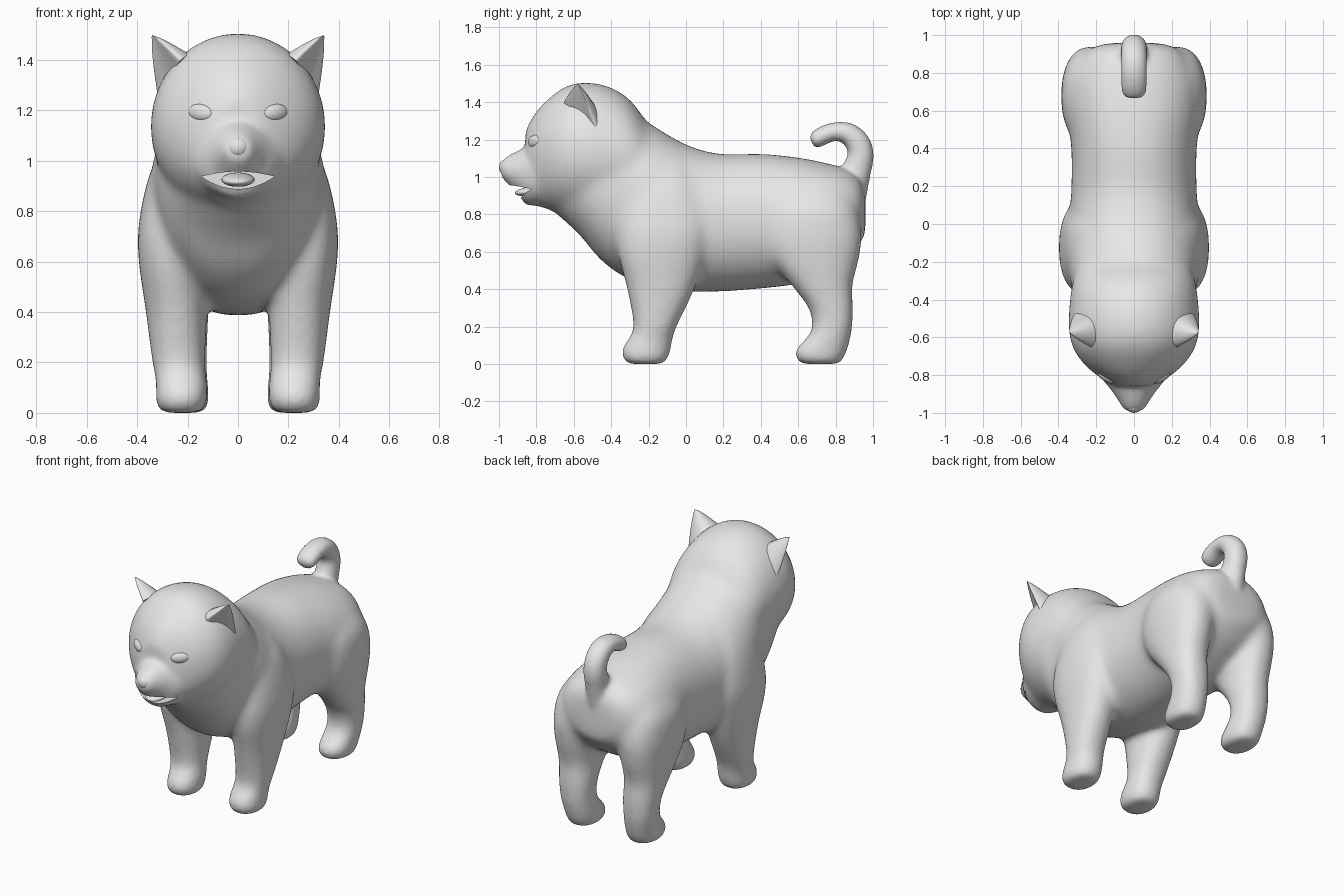
import bpy
import bmesh
from math import sin, cos, pi, copysign
from mathutils import Vector

cube = bpy.data.objects.get("Cube")
if cube:
    bpy.data.objects.remove(cube, do_unlink=True)

grey = bpy.data.materials.new("plain grey")
grey.use_nodes = True
grey.diffuse_color = (0.8, 0.8, 0.8, 1)
grey.node_tree.nodes["Principled BSDF"].inputs["Base Color"].default_value = (0.8, 0.8, 0.8, 1)


def resample(rows, steps=4):
    """Catmull-Rom interpolation through rows of numbers."""
    out = []
    for i in range(len(rows) - 1):
        quad = (rows[max(i - 1, 0)], rows[i], rows[i + 1], rows[min(i + 2, len(rows) - 1)])
        for s in range(steps):
            t = s / steps
            out.append([b + t / 2 * (c - a + t * (2 * a - 5 * b + 4 * c - d + t * (3 * (b - c) + d - a)))
                        for a, b, c, d in zip(*quad)])
    return out + [list(rows[-1])]


def skin(bm, rings):
    """Join rings of points into a closed tube."""
    loops = [[bm.verts.new(p) for p in ring] for ring in rings]
    faces = [bm.faces.new(loops[0]), bm.faces.new(loops[-1])]
    n = len(loops[0])
    for a, b in zip(loops, loops[1:]):
        for i in range(n):
            j = (i + 1) % n
            faces.append(bm.faces.new((a[i], a[j], b[j], b[i])))
    bmesh.ops.recalc_face_normals(bm, faces=faces)


def oval(centre, u, v, power=2.0, n=32):
    pts = []
    for i in range(n):
        c, s = cos(2 * pi * i / n), sin(2 * pi * i / n)
        c, s = (copysign(abs(k) ** (2 / power), k) for k in (c, s))
        pts.append(Vector(centre) + Vector(u) * c + Vector(v) * s)
    return pts


def along_y(bm, rows, power=2.0):
    """Rows: y, top, bottom, half width."""
    skin(bm, [oval((0, y, (t + b) / 2), (w, 0, 0), (0, 0, (t - b) / 2), power)
              for y, t, b, w in resample(rows)])


def along_z(bm, rows, side, swell=.006):
    """Rows: z, front, back, inner, outer; swelled to offset the softening."""
    skin(bm, [oval((side * (i + o) / 2, (f + k) / 2, z), ((o - i) / 2 + swell, 0, 0),
                   (0, (k - f) / 2 + swell, 0), 2.25)
              for z, f, k, i, o in resample(rows)])


def make(name, bm):
    mesh = bpy.data.meshes.new(name)
    bm.to_mesh(mesh)
    bm.free()
    obj = bpy.data.objects.new(name, mesh)
    bpy.context.collection.objects.link(obj)
    mesh.materials.append(grey)
    return obj


def smooth(obj, angle=0.7):
    bpy.ops.object.select_all(action="DESELECT")
    obj.select_set(True)
    bpy.context.view_layer.objects.active = obj
    bpy.ops.object.shade_smooth_by_angle(angle=angle)


def apply_all(obj):
    bpy.context.view_layer.objects.active = obj
    for m in list(obj.modifiers):
        bpy.ops.object.modifier_apply(modifier=m.name)


def fuse(obj, iterations):
    """Merge overlapping parts and soften the joins."""
    merge = obj.modifiers.new("merge", "REMESH")
    merge.mode = "VOXEL"
    merge.voxel_size = 0.014
    soft = obj.modifiers.new("soften", "SMOOTH")
    soft.factor = 0.5
    soft.iterations = iterations
    apply_all(obj)


def ball(name, place, size, turn=(0, 0, 0)):
    bm = bmesh.new()
    bmesh.ops.create_uvsphere(bm, u_segments=24, v_segments=16, radius=1)
    obj = make(name, bm)
    obj.location, obj.scale, obj.rotation_euler = place, size, turn
    smooth(obj, 1.5)


bm = bmesh.new()
# Torso
along_y(bm, [(-.7, 1.2, .81, .2), (-.57, 1.35, .69, .28), (-.46, 1.4, .56, .315), (-.34, 1.38, .47, .33),
             (-.19, 1.285, .415, .355), (0, 1.175, .387, .345), (.18, 1.125, .387, .333),
             (.4, 1.125, .403, .333), (.6, 1.105, .43, .355), (.75, 1.075, .5, .345), (.86, 1.045, .57, .295),
             (.925, 1, .64, .235), (.953, .94, .68, .16), (.96, .86, .74, .06)], 2.1)
# Head
along_y(bm, [(-.2, 1.28, .8, .29), (-.3, 1.415, .78, .325), (-.42, 1.487, .76, .342), (-.55, 1.507, .77, .347),
             (-.65, 1.482, .795, .327), (-.74, 1.415, .828, .268), (-.81, 1.34, .848, .185),
             (-.86, 1.25, .9, .1)])
# Legs
front_leg = [(0, -.31, -.12, .15, .30), (.03, -.335, -.1, .13, .32), (.08, -.34, -.085, .125, .32),
             (.14, -.3, -.075, .13, .322), (.2, -.275, -.055, .135, .335), (.4, -.31, .04, .13, .36),
             (.6, -.36, .1, .14, .388), (.75, -.36, .12, .14, .388), (.95, -.32, .07, .1, .345),
             (1.08, -.25, 0, .1, .27)]
rear_leg = [(0, .62, .82, .14, .29), (.03, .59, .84, .12, .31), (.08, .59, .86, .12, .315),
            (.14, .65, .875, .125, .32), (.2, .68, .885, .13, .325), (.3, .66, .89, .125, .335),
            (.42, .57, .885, .12, .35), (.56, .46, .92, .1, .37), (.7, .42, .935, .08, .38),
            (.85, .45, .9, .06, .36), (1, .53, .82, .05, .25)]
for side in (-1, 1):
    along_z(bm, front_leg, side)
    along_z(bm, rear_leg, side)
body = make("body", bm)
fuse(body, 30)

bm = bmesh.new()
bm.from_mesh(body.data)
# Muzzle and jaw
along_y(bm, [(-.7, 1.2, .83, .21), (-.8, 1.18, .845, .18), (-.86, 1.16, .855, .137), (-.89, 1.145, .9, .113),
             (-.93, 1.125, .94, .086), (-.97, 1.1, .98, .062), (-.99, 1.08, 1.01, .045)])
# Curled tail: y, z, thickness
path = resample([(.87, .92, .1), (.91, 1.03, .08), (.935, 1.12, .07), (.913, 1.19, .066), (.86, 1.235, .058),
                 (.79, 1.242, .05), (.73, 1.22, .05), (.69, 1.195, .044), (.672, 1.185, .025)])
rings = []
for i, (y, z, r) in enumerate(path):
    a, b = path[max(i - 1, 0)], path[min(i + 1, len(path) - 1)]
    d = Vector((0, b[0] - a[0], b[1] - a[1])).normalized()
    rings.append(oval((0, y, z), (min(r * 1.4, .07), 0, 0), Vector((0, -d.z, d.y)) * r))
skin(bm, rings)
bm.to_mesh(body.data)
bm.free()
fuse(body, 9)

# Smiling mouth, cut from the front
bm = bmesh.new()
n = 16
smile = []
for i in range(n + 1):
    k = 2 * i / n - 1
    smile.append((.145 * k, .957 - .02 * k * k))
for i in range(n - 1, 0, -1):
    k = 2 * i / n - 1
    smile.append((.145 * k, .888 + .049 * k * k))
skin(bm, [[Vector((x, y, z)) for x, z in smile] for y in (-1.1, -.74)])
cutter = make("mouth_cutter", bm)
cut = body.modifiers.new("mouth", "BOOLEAN")
cut.operation = "DIFFERENCE"
cut.object = cutter
apply_all(body)
bpy.data.objects.remove(cutter, do_unlink=True)
smooth(body)

# Nose and tongue
ball("nose", (0, -.954, 1.052), (.048, .046, .045))
ball("tongue", (0, -.82, .925), (.066, .095, .026), (.12, 0, 0))

# Eyes and ears
for side, word in ((1, "left"), (-1, "right")):
    hit, spot, normal, _ = body.ray_cast(Vector((side * .148, -2, 1.19)), Vector((0, 1, 0)))
    ball(word + "_eye", (side * .148, spot.y + .015, 1.19), (.058, .026, .035), (0, -.12 * side, .6 * side))

    # Ear opening turned outward and forward
    span, opening = Vector((.042, .08, -.062)), Vector((.65, -.55, -.52))
    bm = bmesh.new()
    rings = []
    for t in (0, .15, .3, .45, .6, .75, .88, .96, 1):
        size = max(1.1 * (1 - t) ** .8, .05)
        centre = Vector((.25, -.545, 1.35)).lerp(Vector((.34, -.575, 1.495)), t)
        ring = []
        for i in range(24):
            c, s = cos(pi * i / 12), sin(pi * i / 12)
            # rounded back, hollow front with a raised rim
            depth = .03 * c * c - (.075 if s > 0 else .025) * s
            p = centre + (span * c + opening * depth) * size
            ring.append(Vector((side * p.x, p.y, p.z)))
        rings.append(ring)
    skin(bm, rings)
    smooth(make(word + "_ear", bm), 1.0)
